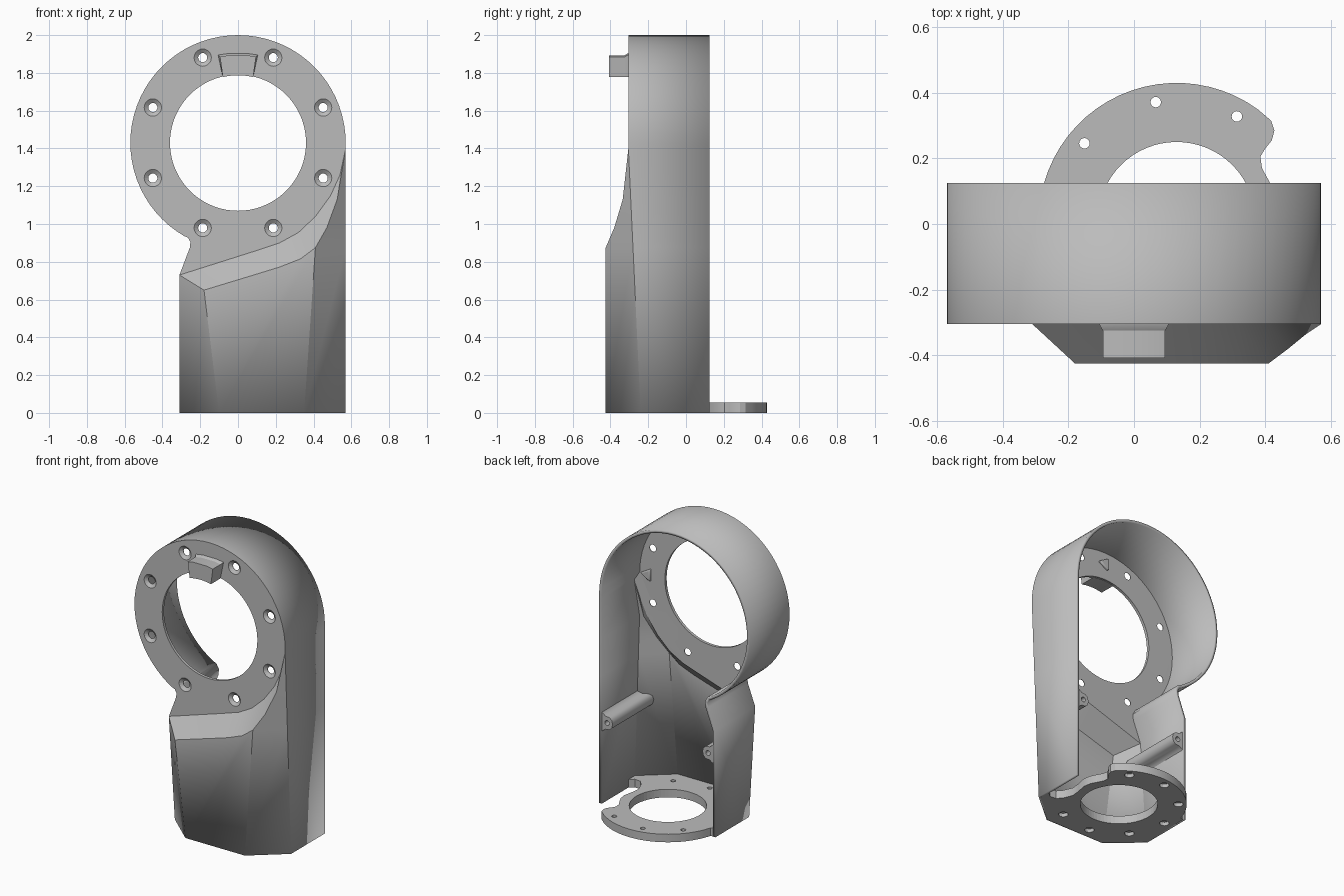
import bpy, bmesh, math
from mathutils import Vector

cube = bpy.data.objects.get("Cube")
if cube:
    bpy.data.objects.remove(cube, do_unlink=True)

grey = bpy.data.materials.new("light_grey")
grey.use_nodes = True
colour = (0.5, 0.5, 0.5, 1)
grey.diffuse_color = colour
grey.node_tree.nodes["Principled BSDF"].inputs["Base Color"].default_value = colour

FRONT, BACK, NOSE = -0.305, 0.125, -0.425   # main depths
RING_Z, RING_R = 1.43, 0.57
WALL = 0.02


def finish(name, bm, normals=True):
    if normals:
        bmesh.ops.recalc_face_normals(bm, faces=bm.faces[:])
    mesh = bpy.data.meshes.new(name)
    bm.to_mesh(mesh)
    bm.free()
    mesh.materials.append(grey)
    ob = bpy.data.objects.new(name, mesh)
    bpy.context.collection.objects.link(ob)
    return ob


def loft(bm, loops):
    """Closed solid through a list of equal-length loops."""
    rings = [[bm.verts.new(p) for p in loop] for loop in loops]
    n = len(rings[0])
    for a, b in zip(rings, rings[1:]):
        for i in range(n):
            bm.faces.new((a[i], a[(i + 1) % n], b[(i + 1) % n], b[i]))
    bm.faces.new(rings[0])
    bm.faces.new(rings[-1])


def solid(name, *loops):
    bm = bmesh.new()
    loft(bm, loops)
    return finish(name, bm)


def turned(bm, profile, centre, axis, sides):
    """Revolve (radius, position) pairs around a line along y or z."""
    loops = []
    for r, t in profile:
        loop = []
        for i in range(sides):
            a = 2 * math.pi * i / sides
            u, v = centre[0] + r * math.cos(a), centre[1] + r * math.sin(a)
            loop.append((u, t, v) if axis == "y" else (u, v, t))
        loops.append(loop)
    loft(bm, loops)


def polar(centre, r, degrees):
    a = math.radians(degrees)
    return centre[0] + r * math.cos(a), centre[1] + r * math.sin(a)


def cut(ob, bm, name):
    cutter = finish(name, bm)
    cutter.hide_render = True
    cutter.hide_viewport = True
    cutter.display_type = "WIRE"
    m = ob.modifiers.new(name, "BOOLEAN")
    m.operation, m.solver, m.object = "DIFFERENCE", "EXACT", cutter


def smooth(ob, angle=30):
    for o in bpy.context.selected_objects:
        o.select_set(False)
    ob.select_set(True)
    bpy.context.view_layer.objects.active = ob
    bpy.ops.object.shade_smooth_by_angle(angle=math.radians(angle))


# Housing skin: curves bounding the sloped shoulder
tip = Vector((0.57, FRONT, 1.40))
upper = [Vector((x, FRONT, z)) for x, z in (
    (-0.31, 0.73), (0.1, 0.86), (0.22, 0.9), (0.32, 0.955), (0.41, 1.04),
    (0.49, 1.15), (0.54, 1.26))] + [tip]
lower = [Vector(p) for p in (
    (-0.18, NOSE, 0.65), (0.1, NOSE, 0.735), (0.22, NOSE, 0.772),
    (0.33, NOSE, 0.815), (0.41, NOSE, 0.875), (0.47, -0.38, 0.98),
    (0.525, -0.335, 1.13))] + [tip]
side = [Vector((0.57, -0.24 - 0.065 * z / 1.4, z)) for z in (0, 0.875, 0.98, 1.13)] + [tip]
foot_l, foot_r = Vector((-0.10, NOSE, 0)), Vector((0.35, NOSE, 0))
corner = Vector((-0.31, -0.24, 0))
arc = [polar((0, RING_Z), RING_R, 240 - 5 * i) for i in range(49)]
rim = [Vector((x, FRONT, z)) for x, z in [(-0.255, 0.875), (-0.252, 0.905), (-0.265, 0.928)] + arc]

bm = bmesh.new()


def face(*pts):
    clean = [p for i, p in enumerate(pts) if (p - pts[i - 1]).length > 1e-5]
    return bm.faces.new([bm.verts.new(p) for p in clean])


plate = face(upper[0], *rim, *reversed(upper[1:]))
for i in range(len(upper) - 1):
    face(upper[i], upper[i + 1], lower[i + 1], lower[i])
face(foot_l, foot_r, *reversed(lower[:5]))
face(corner, foot_l, lower[0], upper[0])
chamfer = [foot_r] + lower[4:]
for i in range(len(side) - 1):
    face(chamfer[i], side[i], side[i + 1], chamfer[i + 1])
edge = [corner, upper[0]] + rim + side[::-1]
for a, b in zip(edge, edge[1:]):
    face(a, b, Vector((b.x, BACK, b.z)), Vector((a.x, BACK, a.z)))
bmesh.ops.remove_doubles(bm, verts=bm.verts[:], dist=0.0005)
bmesh.ops.recalc_face_normals(bm, faces=bm.faces[:])
if plate.normal.y > 0:
    bmesh.ops.reverse_faces(bm, faces=bm.faces[:])
housing = finish("housing", bm, normals=False)
m = housing.modifiers.new("wall", "SOLIDIFY")
m.thickness, m.offset = WALL, -1
m.use_even_offset = m.use_quality_normals = True

# Ring opening and countersunk screw holes
bm = bmesh.new()
turned(bm, [(0.36, -0.4), (0.36, -0.2)], (0, RING_Z), "y", 72)
for i in range(8):
    turned(bm, [(0.046, -0.32), (0.046, FRONT), (0.024, FRONT + 0.016), (0.024, -0.2)],
           polar((0, RING_Z), 0.488, 22.5 + 45 * i), "y", 20)
cut(housing, bm, "ring_cutter")
smooth(housing)

# Key block above the ring opening
def key(y, grow):
    pts = [polar((0, RING_Z), 0.357, 103 - 26 * i / 8) for i in range(9)]
    pts += [(0.095 + grow, 1.885 + grow), (0.05, 1.893 + grow),
            (-0.05, 1.893 + grow), (-0.095 - grow, 1.885 + grow)]
    return [(x, y, z) for x, z in pts]


block = solid("key_block", key(-0.295, 0.012), key(-0.31, 0.009), key(-0.325, 0), key(-0.408, 0))
smooth(block)

# Base flange with hole, screw holes and side slot
hub = (0.13, 0.01)
outline = [polar(hub, 0.42, 54 + 5.5 * i) for i in range(21)]
outline += [(-0.295, 0.122), (-0.3, -0.235), (-0.1, -0.415), (0.35, -0.415), (0.56, -0.235),
            (0.555, -0.16), (0.52, -0.19), (0.475, -0.185), (0.445, -0.15), (0.42, -0.09),
            (0.425, -0.03), (0.44, 0.04), (0.432, 0.09), (0.412, 0.13), (0.39, 0.17),
            (0.385, 0.205), (0.4, 0.23), (0.42, 0.255), (0.428, 0.285), (0.418, 0.315)]
base = solid("base_flange", *[[(x, y, z) for x, y in outline] for z in (0, 0.055)])
bm = bmesh.new()
turned(bm, [(0.24, -0.1), (0.24, 0.1)], hub, "z", 64)
for i in range(7):
    turned(bm, [(0.03, -0.1), (0.03, 0.025), (0.016, 0.025), (0.016, 0.1)],
           polar(hub, 0.367, 60 + 40 * i), "z", 16)
cut(base, bm, "base_cutter")
smooth(base)

# Screw bosses running along the inside of both side walls
bell = [(0.005, -0.1), (0.02, -0.065), (0.045, -0.045), (0.075, -0.042), (0.093, -0.028), (0.1, 0)]
bell += [(d, -h) for d, h in bell[-2::-1]]
for name, wall_x, inward in (("left_boss", 0.57, -1), ("right_boss", -0.31, 1)):
    def ring(depth, slope):
        return [(wall_x + inward * d, depth - slope * d, 0.56 + h) for d, h in bell]
    boss = solid(name, ring(0.122, 0), ring(-0.25, 0.8))
    bm = bmesh.new()
    turned(bm, [(0.017, -0.1), (0.017, 0.2)], (wall_x + inward * 0.058, 0.56), "y", 16)
    cut(boss, bm, name + "_cutter")
    smooth(boss, 40)

# Small three-sided pads behind the ring face
for name, centre in (("top_pad", (0, 1.9)), ("side_pad", (0.49, RING_Z))):
    bm = bmesh.new()
    turned(bm, [(0.05, FRONT + 0.01), (0.05, FRONT + 0.035)], centre, "y", 3)
    pad = finish(name, bm)
    m = pad.modifiers.new("round", "BEVEL")
    m.width, m.segments = 0.008, 2
    smooth(pad)
